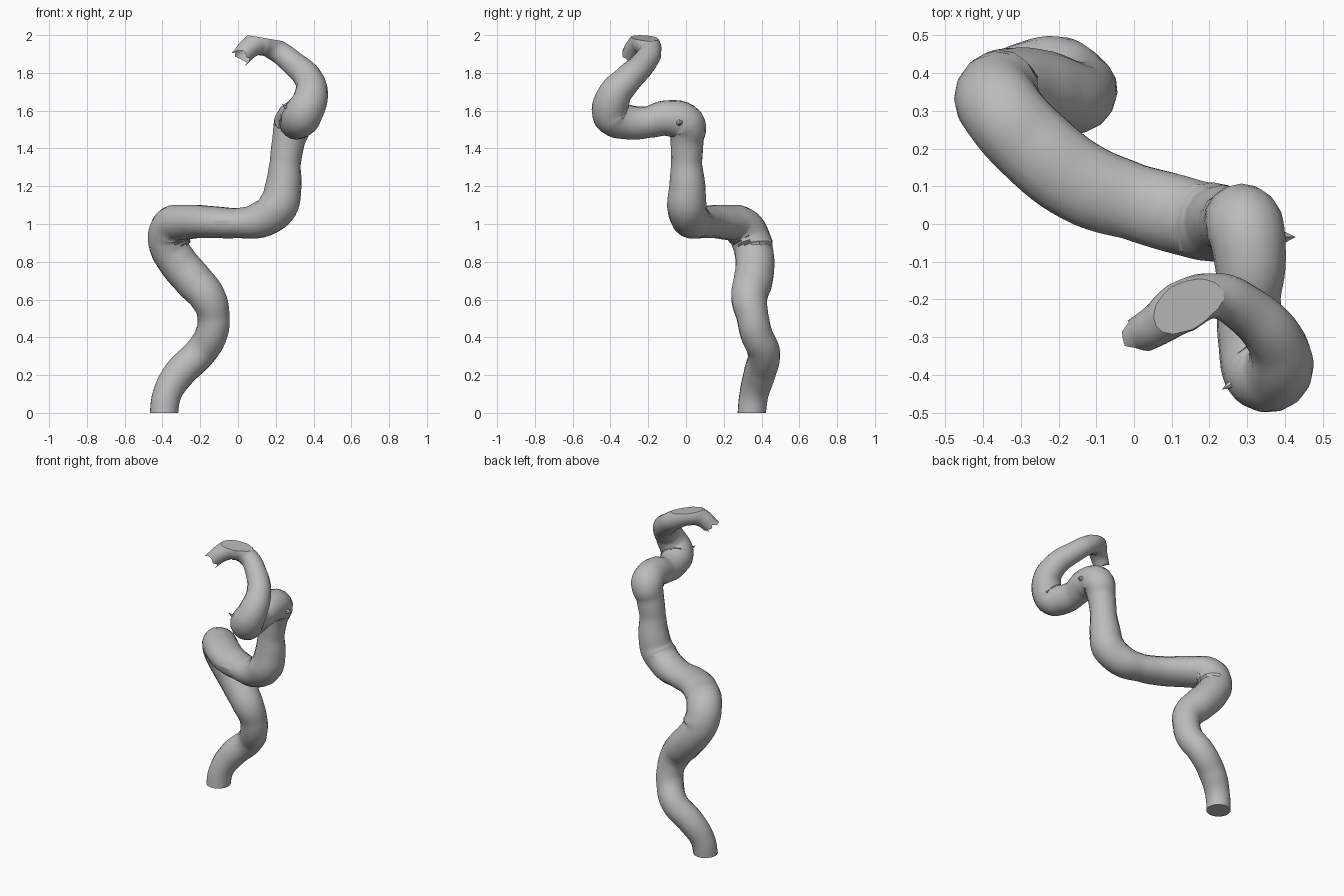
import bpy, bmesh, random
from mathutils import Vector

random.seed(4)
cube = bpy.data.objects.get("Cube")
if cube:
    bpy.data.objects.remove(cube, do_unlink=True)

grey = bpy.data.materials.new("plain grey")
grey.use_nodes = True
grey.diffuse_color = (0.5, 0.5, 0.5, 1)
grey.node_tree.nodes["Principled BSDF"].inputs["Base Color"].default_value = (0.5, 0.5, 0.5, 1)

# Centreline of the winding tube: x, y, z, radius
PATH = [
    (-.395, .345, -.03, .075), (-.375, .36, .1, .077), (-.31, .39, .21, .085),
    (-.2, .412, .32, .086), (-.14, .372, .42, .085), (-.13, .352, .51, .085),
    (-.16, .335, .61, .097), (-.235, .355, .7, .104), (-.32, .365, .8, .104),
    (-.373, .345, .9, .101), (-.36, .3, .985, .1), (-.27, .205, 1.01, .092),
    (-.14, .11, 1.01, .085), (0, .06, 1.005, .08), (.13, .025, 1.025, .095),
    (.212, .005, 1.095, .105), (.24, .007, 1.2, .096), (.25, .003, 1.32, .082),
    (.268, .005, 1.44, .087), (.292, -.002, 1.53, .104), (.308, -.1, 1.56, .095),
    (.305, -.2, 1.54, .084), (.315, -.31, 1.54, .092), (.34, -.39, 1.575, .104),
    (.385, -.385, 1.67, .091), (.375, -.31, 1.765, .076), (.293, -.225, 1.85, .066),
    (.21, -.19, 1.915, .06), (.125, -.222, 1.96, .069), (.065, -.265, 1.935, .056),
    (.015, -.295, 1.885, .05),
]

# Sweep a round section along the centreline
curve = bpy.data.curves.new("tube_path", "CURVE")
curve.dimensions = "3D"
curve.bevel_depth = 1
curve.bevel_resolution = 6
curve.resolution_u = 6
spline = curve.splines.new("BEZIER")
spline.bezier_points.add(len(PATH) - 1)
for point, (x, y, z, r) in zip(spline.bezier_points, PATH):
    point.co = (x, y, z)
    point.radius = r
    point.handle_left_type = point.handle_right_type = "AUTO"
path_object = bpy.data.objects.new("tube_path", curve)
bpy.context.collection.objects.link(path_object)
depsgraph = bpy.context.evaluated_depsgraph_get()
mesh = bpy.data.meshes.new_from_object(path_object.evaluated_get(depsgraph))
bpy.data.objects.remove(path_object, do_unlink=True)

bm = bmesh.new()
bm.from_mesh(mesh)
bmesh.ops.remove_doubles(bm, verts=bm.verts, dist=.0001)
bmesh.ops.recalc_face_normals(bm, faces=bm.faces)
bm.normal_update()

# Swell the level middle stretch sideways into an oval section
swell = []
for v in bm.verts:
    if .9 < v.co.z < 1.12:
        amount = .026 * max(0, 1 - ((v.co.x + .12) / .32) ** 2)
        swell.append((v, Vector((v.normal.x, v.normal.y, 0)) * amount))
for v, offset in swell:
    v.co += offset

# Ragged open rim at the tip
tip = Vector(PATH[-1][:3])
along = (tip - Vector(PATH[-2][:3])).normalized()
for v in [v for v in bm.verts if v.is_boundary and v.co.z > 1]:
    v.co += along * random.uniform(-.02, .025)


def cut_flat(point, normal):
    """Slice off everything beyond a plane and close the opening."""
    geom = bm.verts[:] + bm.edges[:] + bm.faces[:]
    cut = bmesh.ops.bisect_plane(bm, geom=geom, plane_co=point, plane_no=normal,
                                 clear_outer=True)["geom_cut"]
    edges = [e for e in cut if isinstance(e, bmesh.types.BMEdge)]
    bmesh.ops.edgeloop_fill(bm, edges=edges)


# Flat foot and flat slanted cut on the upper bend
cut_flat((0, 0, 0), (0, 0, -1))
cut_flat((.12, -.22, 1.988), (.17, 0, 1))
bm.to_mesh(mesh)
bm.free()

tube = bpy.data.objects.new("winding_tube", mesh)
bpy.context.collection.objects.link(tube)


# Tiny burrs on the wall
def burr(name, base, direction, radius, length):
    d = Vector(direction).normalized()
    bpy.ops.mesh.primitive_cone_add(vertices=6, radius1=radius, radius2=0, depth=length,
                                    location=Vector(base) + d * length / 2,
                                    rotation=d.to_track_quat("Z", "Y").to_euler())
    bpy.context.object.name = name
    return bpy.context.object


parts = [tube,
         burr("side_burr", (.375, -.035, 1.54), (1, 0, -.2), .03, .055),
         burr("front_burr", (.265, -.42, 1.61), (-1, -.6, .8), .015, .045)]

for part in parts:
    part.data.materials.clear()
    part.data.materials.append(grey)
    bpy.ops.object.select_all(action="DESELECT")
    part.select_set(True)
    bpy.context.view_layer.objects.active = part
    bpy.ops.object.shade_smooth_by_angle(angle=.5)
